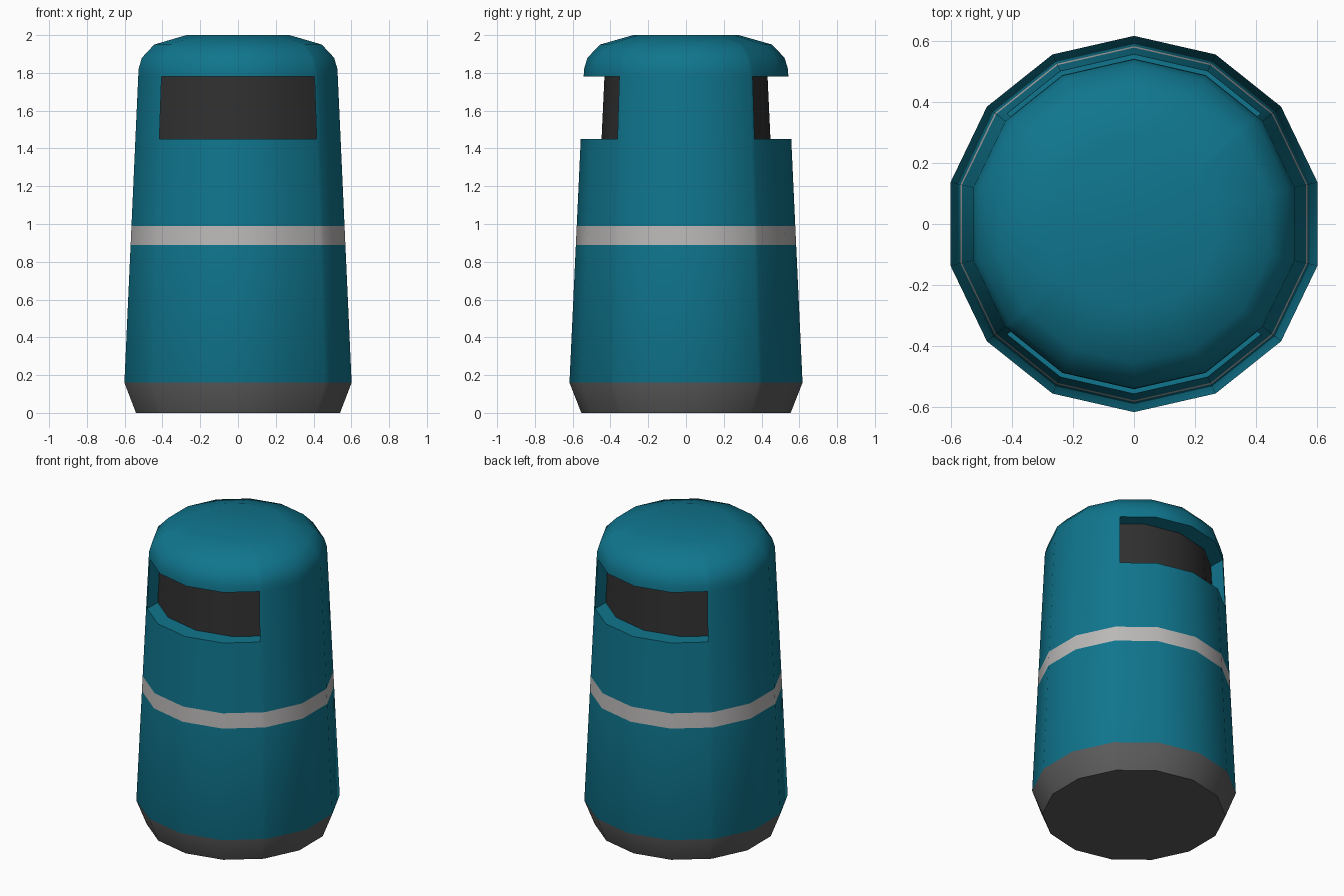
import bpy, bmesh, math

if "Cube" in bpy.data.objects:
    bpy.data.objects.remove(bpy.data.objects["Cube"])

SIDES = 14
SLOT_T = 0.9          # how far the slot reaches along its outer facets
SLOT_DEPTH = 0.11
Z_SLOT = (1.45, 1.78)


def material(name, rgb):
    m = bpy.data.materials.new(name)
    m.diffuse_color = (*rgb, 1.0)
    m.use_nodes = True
    m.node_tree.nodes["Principled BSDF"].inputs["Base Color"].default_value = m.diffuse_color
    return m


mats = [material("teal", (0.005, 0.18, 0.27)),
        material("dark grey", (0.105, 0.105, 0.105)),
        material("light grey", (0.50, 0.485, 0.48)),
        material("near black", (0.03, 0.03, 0.03))]


def wall_radius(z):
    return 0.617 + (z - 0.16) * (0.54 - 0.617) / (1.82 - 0.16)


# Profile: base, tapering wall with stripe and slot heights, domed lid
profile = [(0.554, 0.0)]
profile += [(wall_radius(z), z) for z in (0.16, 0.89, 0.99, *Z_SLOT, 1.82)]
profile += [(0.522, 1.88), (0.455, 1.95), (0.28, 2.0)]

# Unit cross-section: 14-gon plus four points at the slot ends
unit = []
for i in range(SIDES):
    a, b = (math.tau * k / SIDES - math.pi / 2 for k in (i, i + 1))
    p, q = ((math.cos(t), math.sin(t)) for t in (a, b))
    unit.append(p)
    t = {1: SLOT_T, 5: 1 - SLOT_T, 8: SLOT_T, 12: 1 - SLOT_T}.get(i)
    if t is not None:
        unit.append((p[0] + (q[0] - p[0]) * t, p[1] + (q[1] - p[1]) * t))

bm = bmesh.new()
rings = [[bm.verts.new((r * x, r * y, z)) for x, y in unit] for r, z in profile]
n = len(unit)
half = SLOT_T + 1
slot_cos = math.cos(math.tau * 2 / SIDES)


def add(verts, mat):
    f = bm.faces.new(verts)
    f.material_index = mat
    f.smooth = True


# Closed bottom and top
add(rings[0][::-1], 1)
add(rings[-1], 0)

# Walls, coloured by height; slot columns are recessed
recess = {}


def inner(v, sign):
    if v not in recess:
        recess[v] = bm.verts.new((v.co.x, v.co.y - sign * SLOT_DEPTH, v.co.z))
    return recess[v]


for k in range(len(rings) - 1):
    z = (profile[k][1] + profile[k + 1][1]) / 2
    mat = 1 if z < 0.16 else 2 if 0.89 < z < 0.99 else 0
    for i in range(n):
        j = (i + 1) % n
        quad = [rings[k][i], rings[k][j], rings[k + 1][j], rings[k + 1][i]]
        in_slot = min(abs(unit[i][1]), abs(unit[j][1])) > slot_cos + 0.01
        if not (Z_SLOT[0] < z < Z_SLOT[1] and in_slot):
            add(quad, mat)
            continue
        s = 1 if unit[i][1] + unit[j][1] > 0 else -1
        deep = [inner(v, s) for v in quad]
        add(deep, 3)                                          # dark panel
        add([quad[0], quad[1], deep[1], deep[0]], 0)          # sill
        add([quad[2], quad[3], deep[3], deep[2]], 0)          # lintel

# End walls close each slot
slot_ends = [v for v in recess if abs(v.co.x) > 0.38]
for lo in slot_ends:
    if abs(lo.co.z - Z_SLOT[0]) < 1e-4:
        hi = next(v for v in slot_ends if v.co.z > lo.co.z + 0.1
                  and v.co.x * lo.co.x > 0 and v.co.y * lo.co.y > 0)
        add([lo, recess[lo], recess[hi], hi], 0)

bmesh.ops.recalc_face_normals(bm, faces=bm.faces[:])
mesh = bpy.data.meshes.new("litter_bin")
bm.to_mesh(mesh)
bm.free()
for m in mats:
    mesh.materials.append(m)
bin_obj = bpy.data.objects.new("litter_bin", mesh)
bpy.context.collection.objects.link(bin_obj)
bpy.context.view_layer.objects.active = bin_obj
bin_obj.select_set(True)
bpy.ops.object.shade_smooth_by_angle(angle=math.radians(40))
